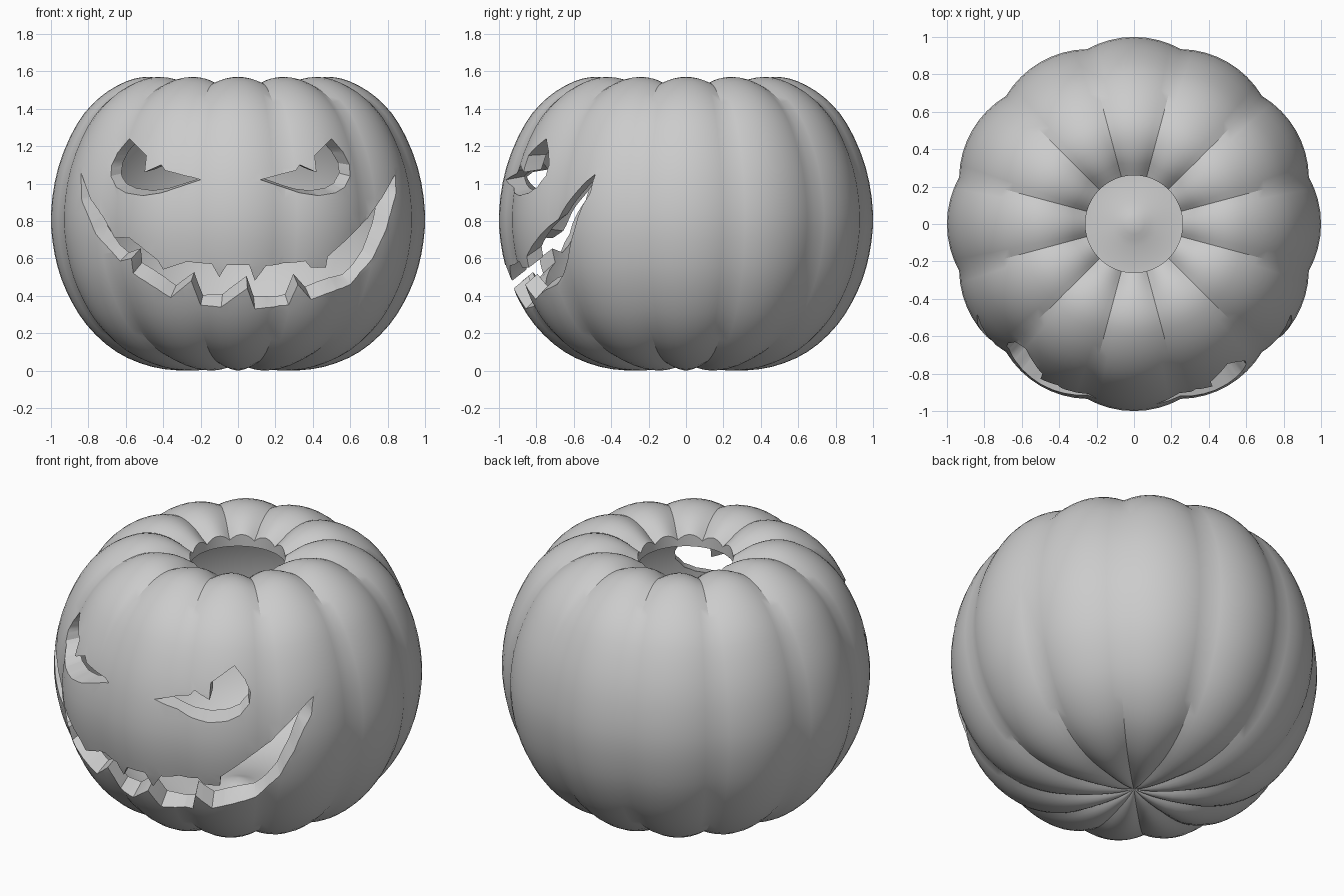
import bpy, bmesh, math
from mathutils import Vector
from mathutils.geometry import interpolate_bezier

if "Cube" in bpy.data.objects:
    bpy.data.objects.remove(bpy.data.objects["Cube"], do_unlink=True)

LOBES = 12
SEGS = 8            # columns per lobe
THICK = 0.1         # wall thickness
GROOVE = 0.032      # depth of the creases between lobes
FOCUS = Vector((0, 0, 1.2))   # carving cuts converge on this point

# Material
skin = bpy.data.materials.new("pumpkin_grey")
skin.use_nodes = True
grey = (0.6, 0.6, 0.6, 1)
skin.diffuse_color = grey
skin.node_tree.nodes["Principled BSDF"].inputs["Base Color"].default_value = grey


def smooth_path(points, steps):
    """Sample a smooth curve through (r, z) points."""
    pts = [Vector((r, z, 0)) for r, z in points]
    out = []
    for i in range(len(pts) - 1):
        a, b = pts[i], pts[i + 1]
        before = pts[max(i - 1, 0)]
        after = pts[min(i + 2, len(pts) - 1)]
        curve = interpolate_bezier(a, a + (b - before) / 6, b - (after - a) / 6, b, steps + 1)
        out += [p.copy() for p in curve[:-1]]
    return out + [pts[-1]]


def make_object(name, bm):
    bmesh.ops.recalc_face_normals(bm, faces=bm.faces[:])
    mesh = bpy.data.meshes.new(name)
    bm.to_mesh(mesh)
    bm.free()
    mesh.materials.append(skin)
    obj = bpy.data.objects.new(name, mesh)
    bpy.context.scene.collection.objects.link(obj)
    return obj


# Hollow body: lobed outside, smooth inside, open at the top
crest = smooth_path([(.26, 1.485), (.36, 1.545), (.48, 1.57), (.6, 1.545), (.74, 1.46),
                     (.86, 1.32), (.96, 1.09), (1, .84), (.98, .62), (.92, .43),
                     (.81, .245), (.65, .1), (.46, .02), (.27, 0), (.1, .02), (0, .05)], 3)
normals = []
for i in range(len(crest)):
    t = crest[min(i + 1, len(crest) - 1)] - crest[max(i - 1, 0)]
    normals.append(Vector((-t.y, t.x, 0)).normalized())
normals[0] = Vector((0, 1, 0))      # keeps the opening round

inner = [p - n * THICK for p, n in zip(crest, normals)]
inner[0] = crest[0] - Vector((0, THICK * 0.7, 0))
inner = [p for p in inner[:-1] if p.x > 0.03]

bm = bmesh.new()
count = LOBES * SEGS


def ring(p, n, depth):
    verts = []
    for k in range(count):
        a = math.tau * k / count
        across = 2 * (k % SEGS) / SEGS
        across = across if across <= 1 else across - 2    # -1..1 over one lobe
        q = p - n * depth * across ** 2
        verts.append(bm.verts.new((q.x * math.cos(a), q.x * math.sin(a), q.y)))
    return verts


def bridge(a, b):
    for k in range(count):
        j = (k + 1) % count
        bm.faces.new((a[k], a[j], b[j], b[k]))


def cap(loop, z):
    tip = bm.verts.new((0, 0, z))
    for k in range(count):
        bm.faces.new((loop[k], loop[(k + 1) % count], tip))


outside = [ring(p, n, GROOVE * min(1, p.x / .25)) for p, n in zip(crest[:-1], normals)]
inside = [ring(p, Vector((0, 0, 0)), 0) for p in inner]
for rings in (outside, inside, [outside[0], inside[0]]):
    for a, b in zip(rings, rings[1:]):
        bridge(a, b)
cap(outside[-1], crest[-1].y)
cap(inside[-1], crest[-1].y + THICK)
body = make_object("pumpkin_shell", bm)
bpy.context.view_layer.update()


# Carving cutters: front outlines cast on the skin, then tapered inward
def make_cutter(name, outline):
    points = []
    for (x, z), (x2, z2) in zip(outline, outline[1:] + outline[:1]):
        for s in range(3):
            f = s / 3
            start = Vector((x + (x2 - x) * f, -3, z + (z2 - z) * f))
            hit, place, _, _ = body.ray_cast(start, Vector((0, 1, 0)))
            if hit:
                points.append(place.copy())
    cut = bmesh.new()
    far, near = [[cut.verts.new(FOCUS + (p - FOCUS) * k) for p in points] for k in (1.4, 0.6)]
    n = len(points)
    for i in range(n):
        j = (i + 1) % n
        cut.faces.new((far[i], far[j], near[j], near[i]))
    caps = [cut.faces.new(far), cut.faces.new(near[::-1])]
    cut.normal_update()
    bmesh.ops.triangulate(cut, faces=caps, ngon_method='EAR_CLIP')
    obj = make_object(name, cut)
    obj.hide_render = True
    return obj


eye = [(.12, 1.02), (.31, 1.07), (.33, 1.1), (.42, 1.06), (.41, 1.15), (.5, 1.24),
       (.56, 1.17), (.595, 1.1), (.6, 1.04), (.57, .98), (.52, .95), (.43, .935), (.33, .95)]
other_eye = [(-.08 - x, z) for x, z in reversed(eye)]
upper_lip = [(-.84, 1.06), (-.79, .92), (-.72, .82), (-.66, .71), (-.58, .71), (-.43, .59),
             (-.4, .54), (-.28, .58), (-.14, .57), (-.1, .5), (-.06, .565), (.06, .565),
             (.09, .48), (.15, .56), (.36, .585), (.39, .55), (.47, .55), (.48, .61),
             (.57, .69), (.69, .81), (.78, .94)]
lower_lip = [(.84, 1.05), (.845, .95), (.79, .75), (.72, .6), (.6, .46), (.39, .38),
             (.32, .46), (.27, .35), (.09, .33), (.05, .44), (-.09, .34), (-.2, .35),
             (-.25, .48), (-.36, .39), (-.56, .52), (-.57, .6), (-.63, .585), (-.76, .73),
             (-.835, .91)]

carvings = {"left_eye_cutter": eye, "right_eye_cutter": other_eye,
            "mouth_cutter": upper_lip + lower_lip}
cutters = [make_cutter(name, outline) for name, outline in carvings.items()]


# Carve each opening with the first solver that keeps the shell whole
def carve(cutter):
    mod = body.modifiers.new(cutter.name, 'BOOLEAN')
    mod.operation = 'DIFFERENCE'
    mod.object = cutter
    for solver in ('MANIFOLD', 'EXACT', 'FLOAT'):
        mod.solver = solver
        bpy.context.view_layer.update()
        result = body.evaluated_get(bpy.context.evaluated_depsgraph_get())
        if len(result.data.polygons) > len(body.data.polygons) / 2:
            bpy.ops.object.modifier_apply(modifier=mod.name)
            break
    else:
        body.modifiers.remove(mod)
    bpy.data.objects.remove(cutter, do_unlink=True)


bpy.context.view_layer.objects.active = body
body.select_set(True)
for cutter in cutters:
    carve(cutter)

# Smooth skin with crisp creases and cut edges
bpy.ops.object.shade_smooth_by_angle(angle=math.radians(30))
